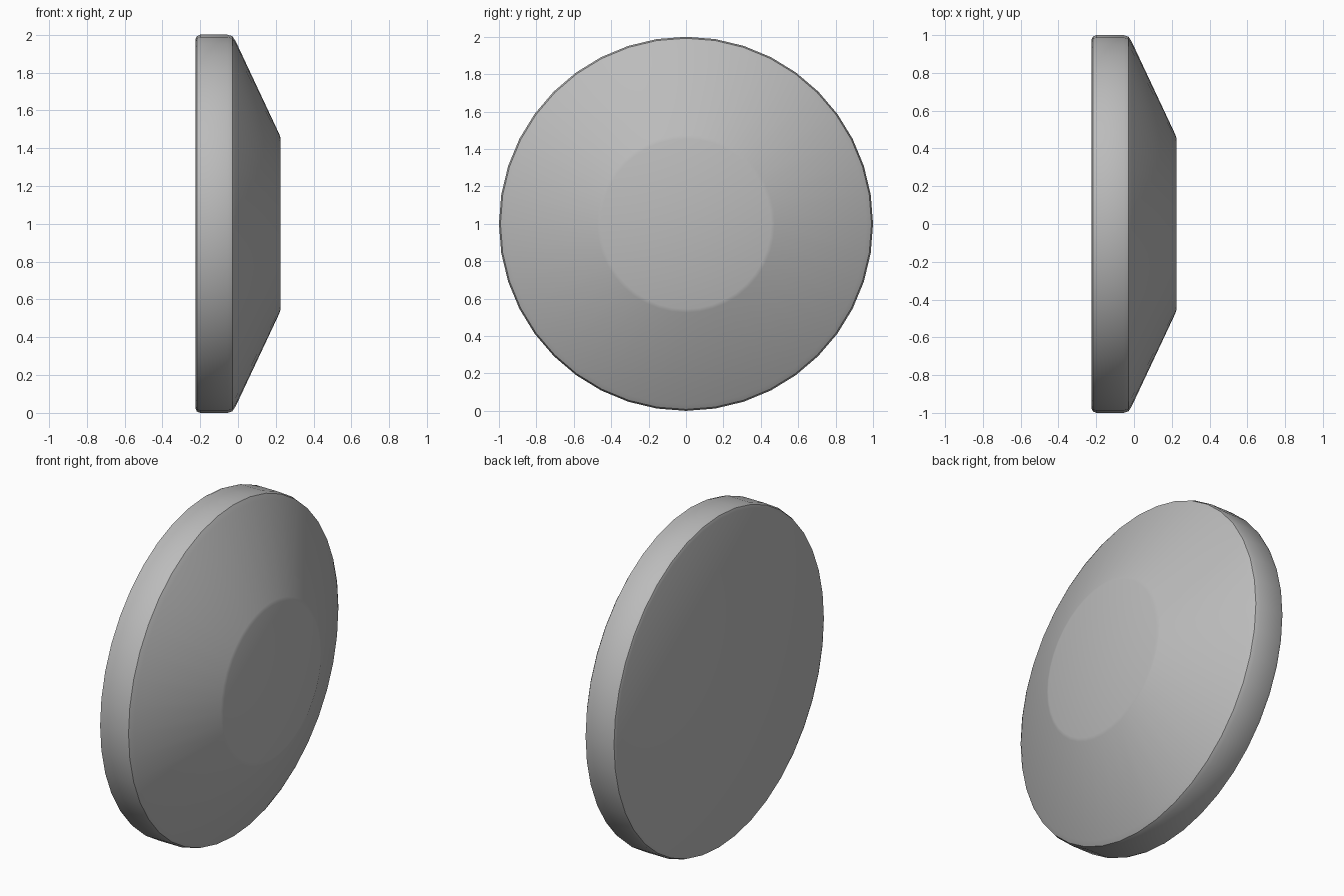
import bpy, bmesh, math
from mathutils import Matrix

cube = bpy.data.objects.get("Cube")
if cube:
    bpy.data.objects.remove(cube, do_unlink=True)

SEGMENTS = 40

# Single plain grey
grey = bpy.data.materials.new("plain_grey")
grey.use_nodes = True
colour = (0.5, 0.5, 0.5, 1)
grey.diffuse_color = colour
grey.node_tree.nodes["Principled BSDF"].inputs["Base Color"].default_value = colour

# Disc profile as (x, radius): flat back, bevelled rim, cone, flat cap
profile = [(-0.225, 0.975), (-0.218, 0.992), (-0.2, 1.0), (-0.055, 1.0),
           (-0.03, 0.992), (-0.012, 0.965), (0.218, 0.475), (0.225, 0.455)]

bm = bmesh.new()
rings = []
for x, radius in profile:
    ring = []
    for i in range(SEGMENTS):
        a = math.tau * i / SEGMENTS
        ring.append(bm.verts.new((x, radius * math.cos(a), 1 + radius * math.sin(a))))
    rings.append(ring)

# Skin between rings, then close both ends
for lower, upper in zip(rings, rings[1:]):
    for i in range(SEGMENTS):
        j = (i + 1) % SEGMENTS
        bm.faces.new((lower[i], lower[j], upper[j], upper[i]))
bm.faces.new(rings[0])
bm.faces.new(rings[-1])
bmesh.ops.recalc_face_normals(bm, faces=bm.faces)

mesh = bpy.data.meshes.new("tapered_disc")
bm.to_mesh(mesh)
bm.free()
mesh.materials.append(grey)
disc = bpy.data.objects.new("tapered_disc", mesh)
bpy.context.collection.objects.link(disc)

# Smooth sides with crisp flat ends
bpy.ops.object.select_all(action="DESELECT")
disc.select_set(True)
bpy.context.view_layer.objects.active = disc
bpy.ops.object.shade_smooth_by_angle(angle=math.radians(35))
